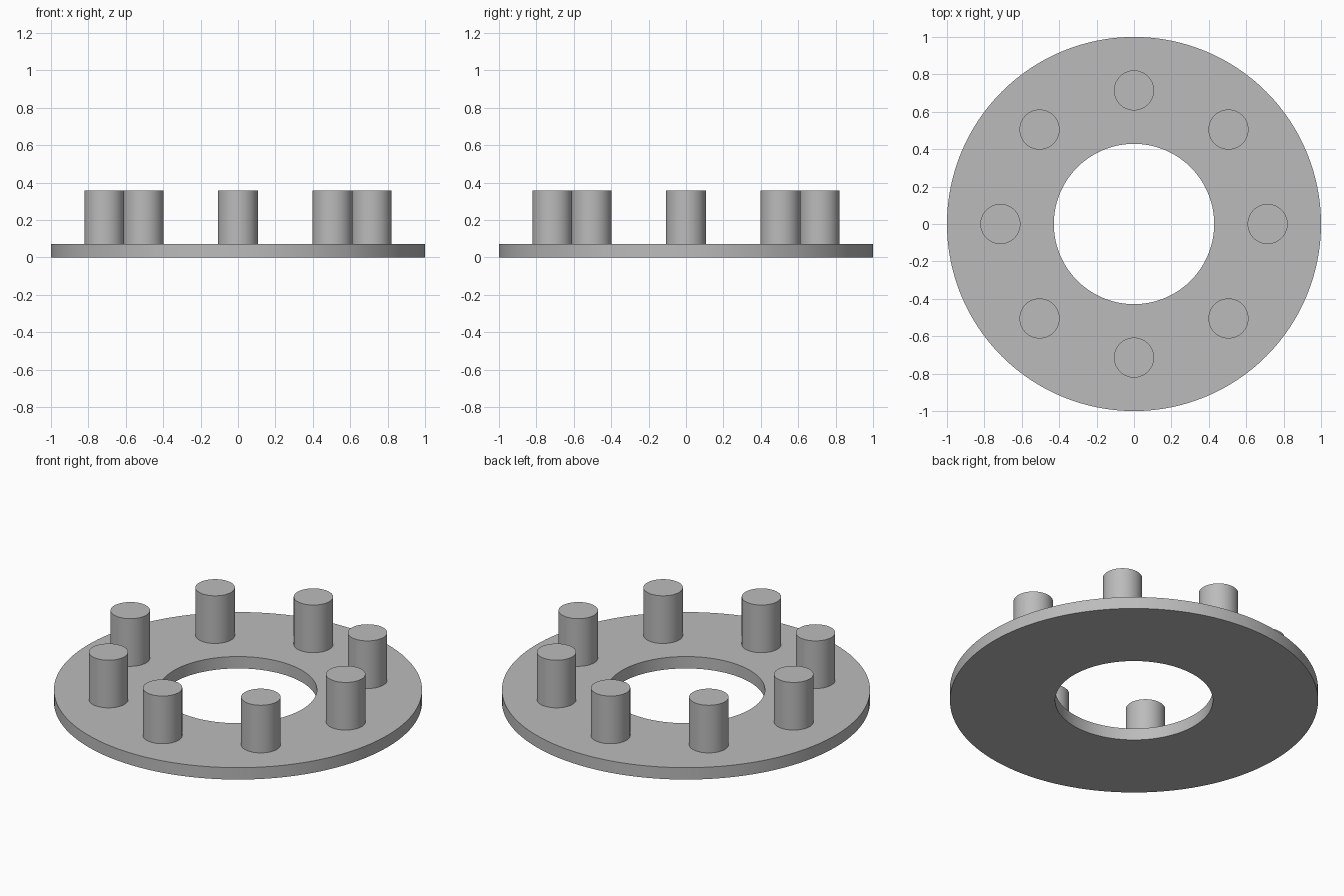
import bpy
import bmesh
from math import cos, sin, pi, radians

cube = bpy.data.objects.get("Cube")
if cube:
    bpy.data.objects.remove(cube, do_unlink=True)

OUTER, INNER, THICK = 1.0, 0.4286, 0.0714
PEG_RADIUS, PEG_CIRCLE, PEG_TOP = 0.107, 0.7143, 0.357
PEGS = 8

grey = bpy.data.materials.new("plain grey")
grey.use_nodes = True
colour = (0.5, 0.5, 0.5, 1)
grey.diffuse_color = colour
grey.node_tree.nodes["Principled BSDF"].inputs["Base Color"].default_value = colour


def finish(obj):
    """Apply the material and smooth the round walls, keeping rims sharp."""
    obj.data.materials.append(grey)
    bpy.ops.object.select_all(action="DESELECT")
    obj.select_set(True)
    bpy.context.view_layer.objects.active = obj
    bpy.ops.object.shade_smooth_by_angle(angle=radians(30))


def ring(name, outer, inner, height, sides):
    """Flat washer: a rectangular section swept around z."""
    bm = bmesh.new()
    section = [(inner, 0), (outer, 0), (outer, height), (inner, height)]
    loops = []
    for i in range(sides):
        a = 2 * pi * i / sides
        loops.append([bm.verts.new((r * cos(a), r * sin(a), z)) for r, z in section])
    for i in range(sides):
        here, there = loops[i], loops[(i + 1) % sides]
        for j in range(4):
            k = (j + 1) % 4
            bm.faces.new((here[j], there[j], there[k], here[k]))
    bmesh.ops.recalc_face_normals(bm, faces=bm.faces)
    mesh = bpy.data.meshes.new(name)
    bm.to_mesh(mesh)
    bm.free()
    obj = bpy.data.objects.new(name, mesh)
    bpy.context.collection.objects.link(obj)
    finish(obj)


# Base plate with central hole
ring("base_ring", OUTER, INNER, THICK, 128)

# Upright pegs evenly spaced on the plate
for i in range(PEGS):
    a = 2 * pi * i / PEGS
    bpy.ops.mesh.primitive_cylinder_add(
        vertices=64, radius=PEG_RADIUS, depth=PEG_TOP - THICK,
        location=(PEG_CIRCLE * cos(a), PEG_CIRCLE * sin(a), (PEG_TOP + THICK) / 2))
    peg = bpy.context.object
    peg.name = f"peg_{i + 1}"
    finish(peg)
